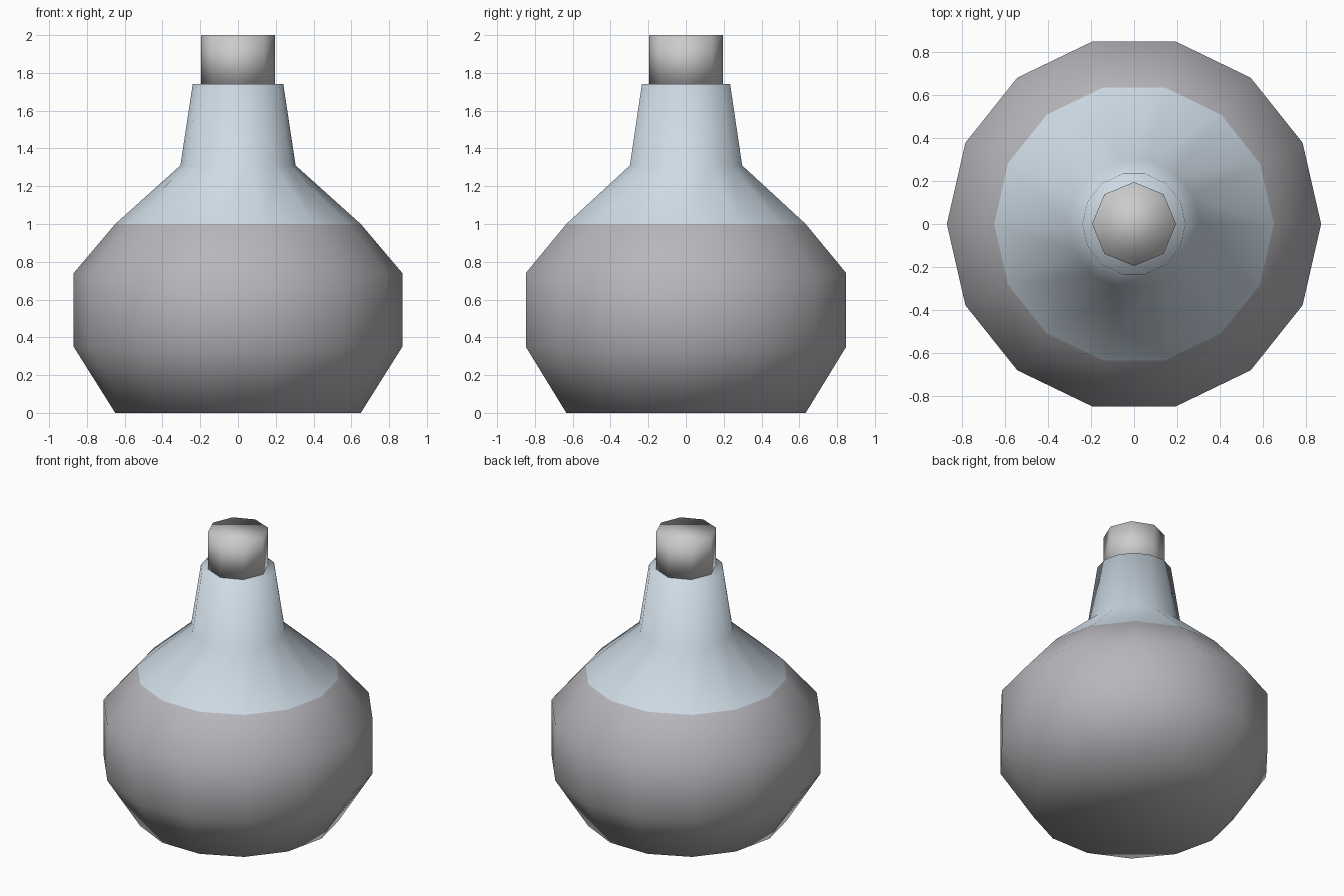
import bpy
from math import cos, sin, tau

if "Cube" in bpy.data.objects:
    bpy.data.objects.remove(bpy.data.objects["Cube"])


def material(name, color):
    m = bpy.data.materials.new(name)
    m.diffuse_color = (*color, 1)
    m.use_nodes = True
    m.node_tree.nodes["Principled BSDF"].inputs["Base Color"].default_value = m.diffuse_color
    return m


def lathe(name, profile, sides, mats=(), split=None):
    """Closed smooth solid of revolution; faces above height `split` use material 1."""
    verts = [(r * cos(tau * i / sides), r * sin(tau * i / sides), z)
             for r, z in profile for i in range(sides)]
    rings = len(profile)
    faces = [tuple(reversed(range(sides)))]
    for k in range(rings - 1):
        for i in range(sides):
            j = (i + 1) % sides
            faces.append((k * sides + i, k * sides + j,
                          (k + 1) * sides + j, (k + 1) * sides + i))
    faces.append(tuple(range((rings - 1) * sides, rings * sides)))
    mesh = bpy.data.meshes.new(name)
    mesh.from_pydata(verts, [], faces)
    for m in mats:
        mesh.materials.append(m)
    for p in mesh.polygons:
        p.use_smooth = True
        if split is not None and p.center.z > split:
            p.material_index = 1
    mesh.update()
    ob = bpy.data.objects.new(name, mesh)
    bpy.context.collection.objects.link(ob)
    return ob


filled = material("filled_glass", (0.47, 0.47, 0.50))
clear = material("clear_glass", (0.62, 0.71, 0.79))

# Round flask: filled belly below z = 1, clear shoulder and neck above
lathe("flask", [(0.65, 0), (0.87, 0.35), (0.87, 0.74), (0.65, 1.0),
                (0.305, 1.31), (0.24, 1.74)], 14, (filled, clear), 1.0)

# Eight-sided stopper
lathe("cork", [(0.195, 1.735), (0.195, 2.0)], 8)
